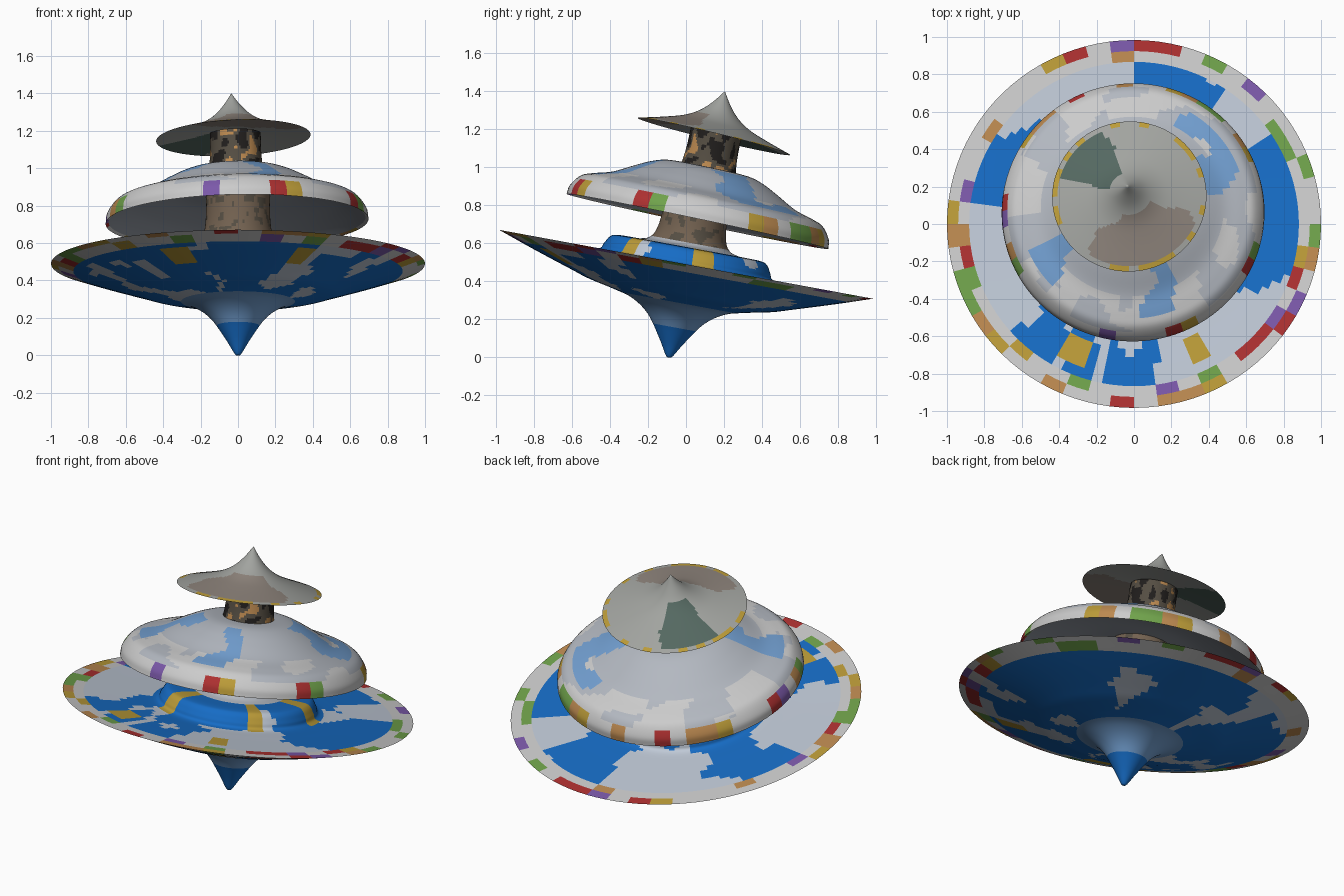
import bpy, bmesh, math, random
from mathutils import Vector, noise

if "Cube" in bpy.data.objects:
    bpy.data.objects.remove(bpy.data.objects["Cube"])

SIDES = 96
random.seed(4)

COLOURS = {
    "blue": (0.008, 0.15, 0.56), "cloud": (0.52, 0.58, 0.67), "pale": (0.52, 0.53, 0.52),
    "soft_blue": (0.17, 0.35, 0.64), "silver": (0.45, 0.48, 0.53), "hollow": (0.3, 0.33, 0.38),
    "stone": (0.36, 0.37, 0.35), "leaf": (0.09, 0.14, 0.12), "earth": (0.27, 0.23, 0.2),
    "bark": (0.17, 0.12, 0.08), "dark_bark": (0.09, 0.075, 0.055), "soot": (0.015, 0.013, 0.012),
    "gold": (0.5, 0.33, 0.04), "red": (0.42, 0.03, 0.03), "green": (0.16, 0.36, 0.07),
    "violet": (0.2, 0.1, 0.4), "orange": (0.5, 0.25, 0.08),
}
NAMES = list(COLOURS)
MATS = []
for n, rgb in COLOURS.items():
    m = bpy.data.materials.new(n)
    m.diffuse_color = (*rgb, 1)
    m.use_nodes = True
    m.node_tree.nodes["Principled BSDF"].inputs["Base Color"].default_value = m.diffuse_color
    MATS.append(m)

SPOTS = [random.choice(["pale"] * 6 + ["red", "gold", "green", "violet", "orange"])
         for _ in range(97)]


# Colour choosers: radius, height, angle in degrees, soft noise, facing up
def spots(a, row):
    return SPOTS[(int(a / 7.5) + 31 * row) % 97]


def within(a, sectors):
    return any(lo <= a % 360 <= hi for lo, hi in sectors)


def paint_disc(r, h, a, n, up):
    if r > 0.88:
        return spots(a, int(r * 18))
    if r < 0.12:
        return "blue"
    if 0.66 < r < 0.82 and within(a, [(240, 250), (291, 299)]):
        return "gold"
    if not up and r < 0.3:
        return "soft_blue"
    if up and r < 0.48:
        if within(a, [(5, 20), (235, 250), (310, 322)]):
            return "gold"
        return "blue" if n > -0.2 else "cloud"
    blue = within(a + n * 25, [(0, 35), (58, 92), (130, 178), (222, 247), (255, 278), (335, 360)])
    return "blue" if blue or (not up and n > -0.05) else "cloud"


def paint_dome(r, h, a, n, up):
    if not up and r < 0.7 and h < 0.135 and r < 0.69 - h * 0.5:
        return "hollow"
    if r > 0.67:
        return spots(a, 2)
    blue = within(a + n * 30, [(8, 52), (198, 226), (285, 305)]) and 0.25 < r < 0.6
    return "soft_blue" if blue else ("pale" if r > 0.5 and n > 0 else "silver")


def paint_roof(r, h, a, n, up):
    if r > 0.385 and up:
        return "gold" if spots(a, 1) != "pale" else "stone"
    if r > 0.1 and within(a + n * 15, [(112, 170)]):
        return "leaf"
    return "earth" if r > 0.12 and within(a + n * 25, [(240, 330)]) else "stone"


def paint_lower_column(r, h, a, n, up):
    return "silver" if r > 0.21 else ("dark_bark" if n > 0.2 else "bark")


def paint_upper_column(r, h, a, n, up):
    return "soot" if n > 0.1 else ("orange" if n < -0.3 else "dark_bark")


def smooth_curve(pts, steps=5):
    """Catmull-Rom through the profile points."""
    p = [Vector(q) for q in pts]
    p = [2 * p[0] - p[1]] + p + [2 * p[-1] - p[-2]]
    out = []
    for a, b, c, d in zip(p, p[1:], p[2:], p[3:]):
        for i in range(steps):
            t = i / steps
            out.append(0.5 * (2 * b + (c - a) * t + (2 * a - 5 * b + 4 * c - d) * t * t
                              + (3 * b - a - 3 * c + d) * t ** 3))
    return out + [p[-2]]


def lathe(name, curves, origin, axis, paint, noise_scale=5):
    """Revolve (radius, height) curves round a leaning axis; curves meet at sharp edges."""
    bm = bmesh.new()
    for curve in curves:
        verts = [bm.verts.new((max(q.x, 0), 0, q.y)) for q in smooth_curve(curve)]
        edges = [bm.edges.new(e) for e in zip(verts, verts[1:])]
        bmesh.ops.spin(bm, geom=verts + edges, axis=(0, 0, 1), cent=(0, 0, 0),
                       steps=SIDES, angle=2 * math.pi)
    bmesh.ops.remove_doubles(bm, verts=bm.verts, dist=1e-4)
    bmesh.ops.recalc_face_normals(bm, faces=bm.faces)
    # Patchy colouring, face by face
    for f in bm.faces:
        c = f.calc_center_median()
        angle = math.degrees(math.atan2(c.y, c.x)) % 360
        key = paint(c.xy.length, c.z, angle, noise.noise(c * noise_scale), f.normal.z > 0)
        f.material_index = NAMES.index(key)
    me = bpy.data.meshes.new(name)
    bm.to_mesh(me)
    bm.free()
    for m in MATS:
        me.materials.append(m)
    ob = bpy.data.objects.new(name, me)
    bpy.context.collection.objects.link(ob)
    ob.location = origin
    ob.rotation_mode = 'QUATERNION'
    ob.rotation_quaternion = Vector((0, 0, 1)).rotation_difference(Vector(axis))
    bpy.ops.object.select_all(action='DESELECT')
    ob.select_set(True)
    bpy.context.view_layer.objects.active = ob
    bpy.ops.object.shade_smooth_by_angle(angle=math.radians(40))


base = ((0, -0.09, 0), (0, 0.181, 0.983))
dome = ((-0.005, 0.06, 0.715), (-0.02, 0.206, 0.978))
roof = ((-0.025, 0.147, 1.162), (-0.045, 0.236, 0.972))

# Wide lower disc: pointed underside, nearly flat top with a raised step
lathe("lower_disc", [
    [(0, 0), (0.018, 0.008), (0.067, 0.089), (0.15, 0.205), (0.245, 0.272),
     (0.35, 0.302), (0.49, 0.332), (0.59, 0.363), (0.8, 0.43), (1.0, 0.498)],
    [(1.0, 0.498), (0.9, 0.497), (0.8, 0.496), (0.6, 0.494), (0.47, 0.497), (0.445, 0.53),
     (0.42, 0.57), (0.38, 0.585), (0.25, 0.588)],
], *base, paint_disc)

# Lower column flaring out of the disc
lathe("lower_column", [
    [(0.27, 0.586), (0.215, 0.605), (0.185, 0.655), (0.172, 0.75), (0.17, 0.9)],
], *base, paint_lower_column, 20)

# Middle dome: rounded shell with a hollow underside
lathe("middle_dome", [
    [(0.1, 0.13), (0.3, 0.13), (0.5, 0.09), (0.62, 0.045), (0.703, 0)],
    [(0.703, 0), (0.695, 0.05), (0.65, 0.11), (0.59, 0.135), (0.49, 0.165),
     (0.386, 0.22), (0.3, 0.262), (0.22, 0.285), (0.1, 0.29)],
], *dome, paint_dome)

# Upper column
lathe("upper_column", [
    [(0.148, 0.27), (0.14, 0.33), (0.136, 0.4), (0.136, 0.48)],
], *dome, paint_upper_column, 16)

# Pointed top roof
lathe("top_roof", [
    [(0, 0.045), (0.2, 0.025), (0.413, 0)],
    [(0.413, 0), (0.385, 0.008), (0.26, 0.045), (0.17, 0.078), (0.1, 0.122), (0.045, 0.18),
     (0, 0.245)],
], *roof, paint_roof)
